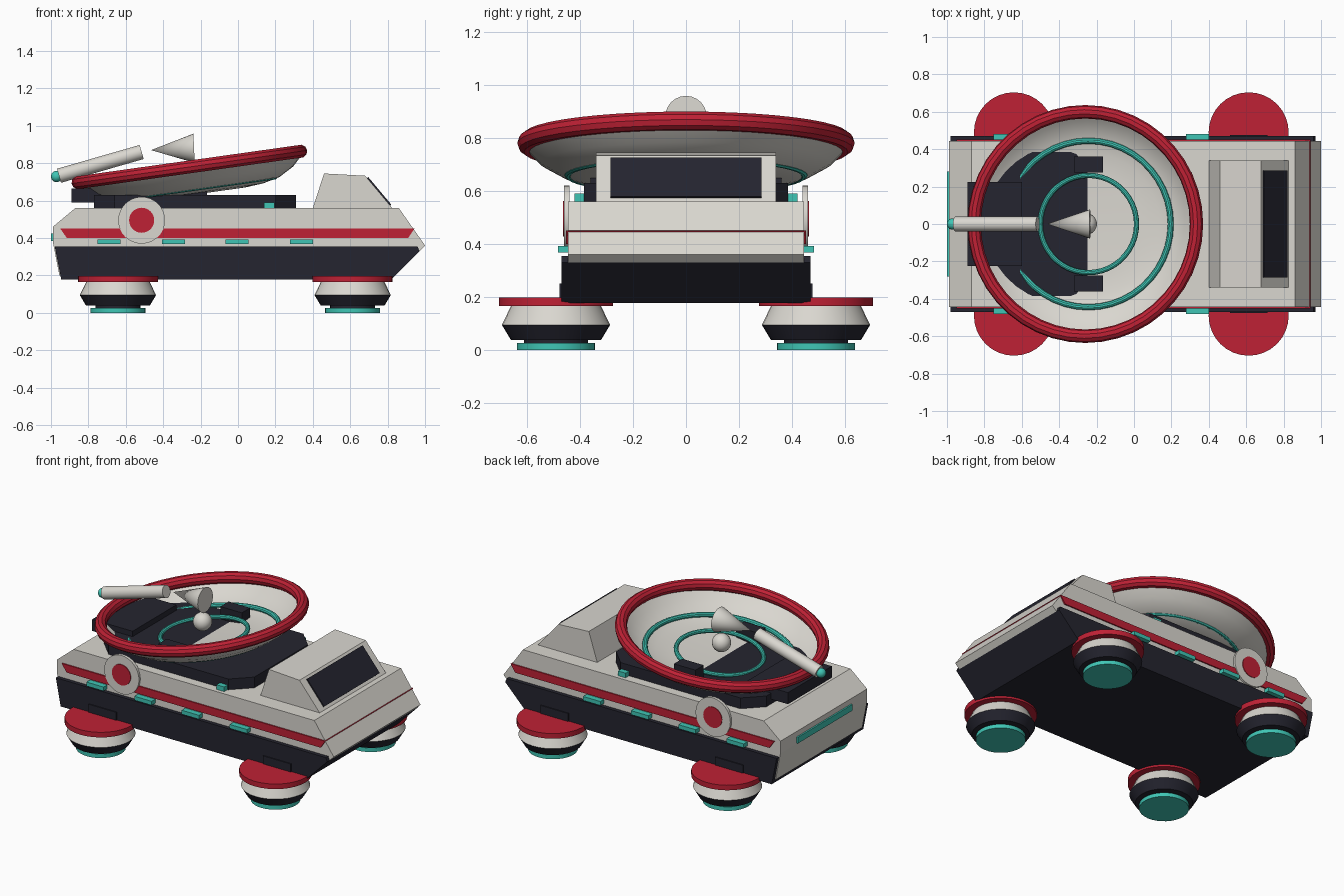
import bpy, bmesh, math
from mathutils import Vector, Matrix

cube = bpy.data.objects.get("Cube")
if cube:
    bpy.data.objects.remove(cube, do_unlink=True)


def material(name, rgb):
    m = bpy.data.materials.new(name)
    m.use_nodes = True
    m.diffuse_color = (*rgb, 1)
    m.node_tree.nodes["Principled BSDF"].inputs["Base Color"].default_value = (*rgb, 1)
    return m


GREY = material("warm light grey", (0.70, 0.68, 0.63))
DARK = material("dark navy", (0.018, 0.018, 0.029))
RED = material("crimson", (0.52, 0.015, 0.035))
TEAL = material("teal", (0.05, 0.56, 0.46))


def finish(name, bm, mat, smooth=False, matrix=None):
    if matrix:
        bm.transform(matrix)
    bmesh.ops.recalc_face_normals(bm, faces=bm.faces[:])
    mesh = bpy.data.meshes.new(name)
    bm.to_mesh(mesh)
    bm.free()
    mesh.materials.append(mat)
    ob = bpy.data.objects.new(name, mesh)
    bpy.context.collection.objects.link(ob)
    if smooth:
        bpy.ops.object.select_all(action="DESELECT")
        ob.select_set(True)
        bpy.context.view_layer.objects.active = ob
        bpy.ops.object.shade_smooth_by_angle(angle=math.radians(35))
    return ob


def extrude(name, points, offset, mat):
    """Extrude a closed outline of 3D points along an offset."""
    bm = bmesh.new()
    face = bm.faces.new([bm.verts.new(p) for p in points])
    ext = bmesh.ops.extrude_face_region(bm, geom=[face])["geom"]
    verts = [v for v in ext if isinstance(v, bmesh.types.BMVert)]
    bmesh.ops.translate(bm, verts=verts, vec=offset)
    return finish(name, bm, mat)


def side_prism(name, profile, half, mat):
    """Prism from an x-z profile, spanning the full width in y."""
    return extrude(name, [(x, -half, z) for x, z in profile], (0, 2 * half, 0), mat)


def box(name, xs, ys, zs, mat):
    outline = [(x, ys[0], z) for x, z in
               ((xs[0], zs[0]), (xs[1], zs[0]), (xs[1], zs[1]), (xs[0], zs[1]))]
    return extrude(name, outline, (0, ys[1] - ys[0], 0), mat)


def tube(name, a, b, r1, r2, mat, segments=32):
    """Cylinder or cone between two points."""
    a, b = Vector(a), Vector(b)
    turn = (b - a).to_track_quat("Z", "Y").to_matrix().to_4x4()
    bm = bmesh.new()
    bmesh.ops.create_cone(bm, cap_ends=True, segments=segments, radius1=r1,
                          radius2=r2, depth=(b - a).length)
    return finish(name, bm, mat, True, Matrix.Translation((a + b) / 2) @ turn)


def ball(name, centre, r, mat):
    bm = bmesh.new()
    bmesh.ops.create_uvsphere(bm, u_segments=20, v_segments=12, radius=r)
    return finish(name, bm, mat, True, Matrix.Translation(centre))


def lathe(name, profile, mat, matrix, closed=False, segments=44):
    """Revolve an (r, z) profile about the z axis."""
    bm = bmesh.new()
    verts = [bm.verts.new((r, 0, z)) for r, z in profile]
    edges = [bm.edges.new(pair) for pair in zip(verts, verts[1:])]
    if closed:
        edges.append(bm.edges.new((verts[-1], verts[0])))
    bmesh.ops.spin(bm, geom=verts + edges, cent=(0, 0, 0), axis=(0, 0, 1),
                   angle=math.tau, steps=segments)
    bmesh.ops.remove_doubles(bm, verts=bm.verts[:], dist=0.0005)
    return finish(name, bm, mat, True, matrix)


def ring(name, radius, height, thick, mat, matrix):
    steps = [math.tau * i / 10 for i in range(10)]
    section = [(radius + thick * math.cos(t), height + thick * math.sin(t)) for t in steps]
    return lathe(name, section, mat, matrix, closed=True)


# Hull, dark underbody and red waist stripe
side_prism("upper_hull", [(-0.99, 0.38), (-0.99, 0.46), (-0.87, 0.56), (0.86, 0.56),
                          (1.0, 0.36), (0.965, 0.325), (-0.955, 0.2)], 0.445, GREY)
side_prism("lower_hull", [(-0.98, 0.355), (0.96, 0.355), (0.97, 0.33), (0.82, 0.178),
                          (-0.945, 0.178)], 0.47, DARK)
side_prism("waist_stripe", [(-0.95, 0.45), (0.943, 0.45), (0.91, 0.4), (-0.915, 0.4)],
           0.453, RED)
box("rear_light_bar", (-1.0, -0.98), (-0.28, 0.28), (0.385, 0.425), TEAL)

# Cabin with a window plate on the sloping windscreen
side_prism("cabin", [(0.4, 0.56), (0.46, 0.745), (0.68, 0.733), (0.825, 0.56)], 0.34, GREY)
top, low = Vector((0.68, 0.733)), Vector((0.825, 0.56))
slope = (low - top).normalized()
out = Vector((-slope.y, slope.x)) * 0.008
p, q = top.lerp(low, 0.07), top.lerp(low, 0.92)
side_prism("windscreen", [p, p + out, q + out, q], 0.285, DARK)

# Eight-sided deck and dish supports
x0, x1, w, c = -0.77, 0.31, 0.385, 0.11
deck = [(x0 + c, -w), (x1 - c, -w), (x1, c - w), (x1, w - c),
        (x1 - c, w), (x0 + c, w), (x0, w - c), (x0, c - w)]
extrude("deck", [(x, y, 0.55) for x, y in deck], (0, 0, 0.08), DARK)
box("dish_rear_support", (-0.89, -0.6), (-0.225, 0.225), (0.59, 0.665), DARK)

# Tilted dish
tilt = Matrix.Translation((-0.26, 0, 0.78)) @ Matrix.Rotation(math.radians(-8), 4, "Y")
lathe("dish_bowl", [(0, -0.15), (0.28, -0.15), (0.38, -0.142), (0.47, -0.12),
                    (0.55, -0.075), (0.61, -0.015)], GREY, tilt)
ring("dish_rim", 0.6, 0, 0.036, RED, tilt)
ring("outer_dish_ring", 0.445, -0.115, 0.016, TEAL, tilt)
ring("inner_dish_ring", 0.26, -0.117, 0.014, TEAL, tilt)

# Feed horn, its ball and the emitter barrel
ball("feed_ball", (-0.255, 0, 0.735), 0.057, GREY)
tube("feed_horn", (-0.235, 0, 0.88), (-0.465, 0, 0.87), 0.078, 0, GREY, 24)
tube("emitter_barrel", (-0.957, 0, 0.733), (-0.515, 0, 0.86), 0.039, 0.039, GREY, 24)
ball("emitter_tip", (-0.97, 0, 0.729), 0.03, TEAL)

# Parts repeated on both sides
for side, s in (("left", 1), ("right", -1)):
    box(f"{side}_dish_bracket", (-0.32, -0.165), (s * 0.275, s * 0.36), (0.6, 0.71), DARK)
    box(f"{side}_deck_light", (0.14, 0.195), (s * 0.38, s * 0.42), (0.56, 0.59), TEAL)
    for i, x in enumerate((-0.69, -0.345, -0.005, 0.34)):
        box(f"{side}_marker_light_{i + 1}", (x - 0.062, x + 0.062),
            (s * 0.44, s * 0.482), (0.367, 0.393), TEAL)
    tube(f"{side}_medallion", (-0.515, s * 0.44, 0.495), (-0.515, s * 0.459, 0.495),
         0.125, 0.125, GREY)
    tube(f"{side}_medallion_centre", (-0.515, s * 0.455, 0.495),
         (-0.515, s * 0.463, 0.495), 0.067, 0.067, RED)

    # Hover pods
    for end, x in (("rear", -0.642), ("front", 0.613)):
        y = s * 0.49
        box(f"{side}_{end}_pod_mount", (x - 0.1, x + 0.1), (s * 0.4, s * 0.477),
            (0.18, 0.25), DARK)
        for part, z0, z1, r0, r1, mat in (
                ("flange", 0.165, 0.198, 0.214, 0.214, RED),
                ("collar", 0.095, 0.165, 0.204, 0.17, GREY),
                ("skirt", 0.038, 0.095, 0.17, 0.204, DARK),
                ("neck", 0.02, 0.04, 0.12, 0.12, DARK),
                ("thruster", 0.0, 0.026, 0.147, 0.147, TEAL)):
            tube(f"{side}_{end}_pod_{part}", (x, y, z0), (x, y, z1), r0, r1, mat)
